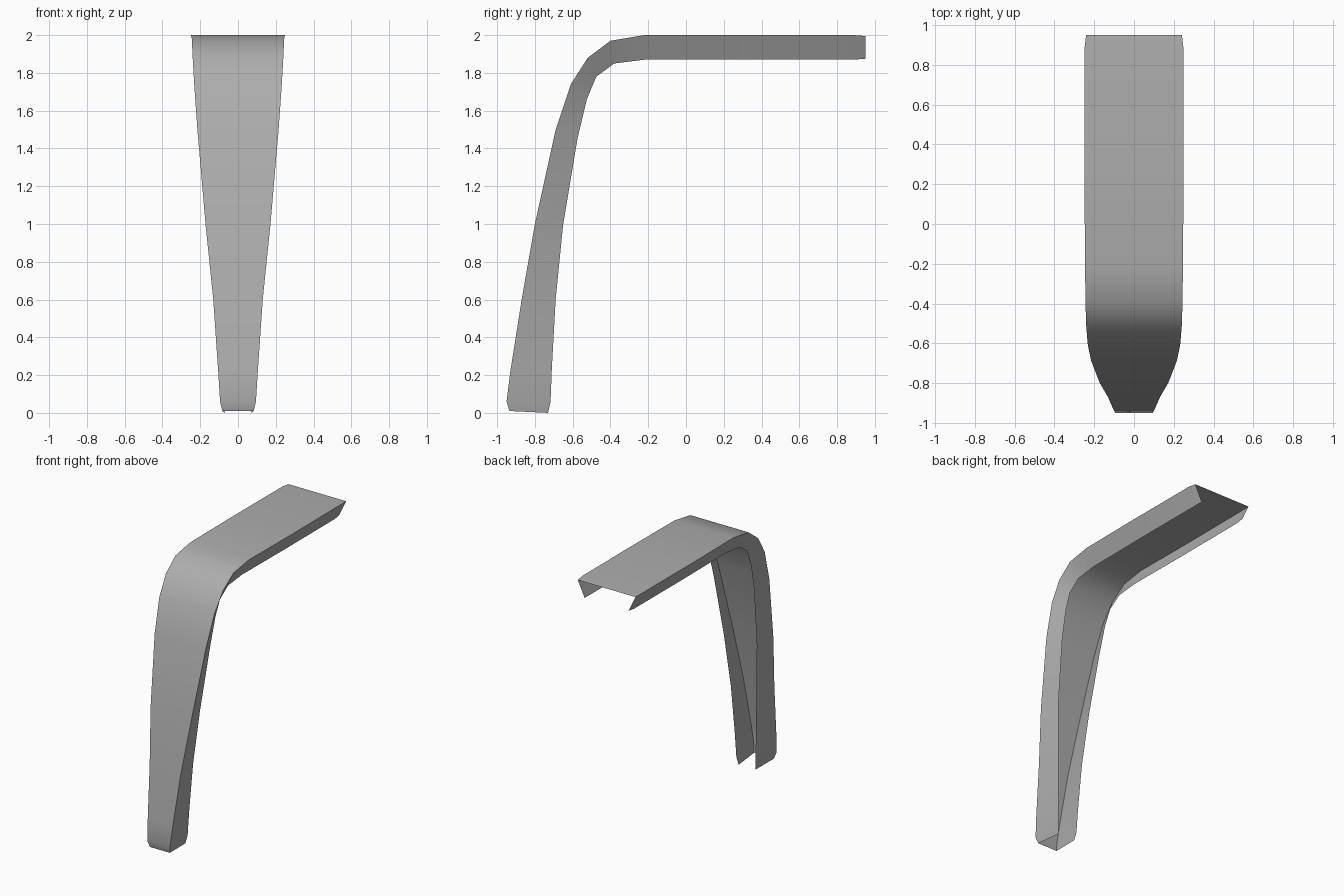
import bpy, bmesh, math

cube = bpy.data.objects.get("Cube")
if cube:
    bpy.data.objects.remove(cube, do_unlink=True)

# One grey finish for the whole part
grey = bpy.data.materials.new("mid_grey")
grey.use_nodes = True
colour = (0.42, 0.42, 0.42, 1)
grey.diffuse_color = colour
grey.node_tree.nodes["Principled BSDF"].inputs["Base Color"].default_value = colour

# Stations from foot to arm tip: outer (half width, y, z), flange lip (half width, y, z)
stations = [
    ((.083, -.935, .01), (.07, -.73, .0)),
    ((.095, -.95, .06), (.08, -.717, .06)),
    ((.105, -.93, .22), (.088, -.71, .24)),
    ((.131, -.87, .6), (.107, -.69, .6)),
    ((.172, -.80, 1.0), (.138, -.65, 1.0)),
    ((.215, -.69, 1.5), (.168, -.575, 1.45)),
    ((.232, -.61, 1.74), (.177, -.525, 1.66)),
    ((.24, -.52, 1.88), (.181, -.475, 1.78)),
    ((.244, -.40, 1.97), (.184, -.38, 1.85)),
    ((.246, -.22, 2.0), (.186, -.22, 1.87)),
    ((.25, .3, 2.0), (.19, .3, 1.87)),
    ((.248, .89, 2.0), (.189, .89, 1.87)),
    ((.241, .95, 1.995), (.184, .95, 1.875)),
]

# Bent channel: a face panel with a flange along each side, open at both ends
bm = bmesh.new()
rings = []
for (ow, oy, oz), (lw, ly, lz) in stations:
    section = [(-lw, ly, lz), (-ow, oy, oz), (ow, oy, oz), (lw, ly, lz)]
    rings.append([bm.verts.new(p) for p in section])
for low, high in zip(rings, rings[1:]):
    for i in range(3):
        bm.faces.new((low[i], low[i + 1], high[i + 1], high[i]))

mesh = bpy.data.meshes.new("bent_channel_arm")
bm.to_mesh(mesh)
bm.free()
mesh.materials.append(grey)
arm = bpy.data.objects.new("bent_channel_arm", mesh)
bpy.context.collection.objects.link(arm)

# Smooth along the bend, crisp along the folds
bpy.ops.object.select_all(action='DESELECT')
arm.select_set(True)
bpy.context.view_layer.objects.active = arm
bpy.ops.object.shade_smooth_by_angle(angle=math.radians(40))
